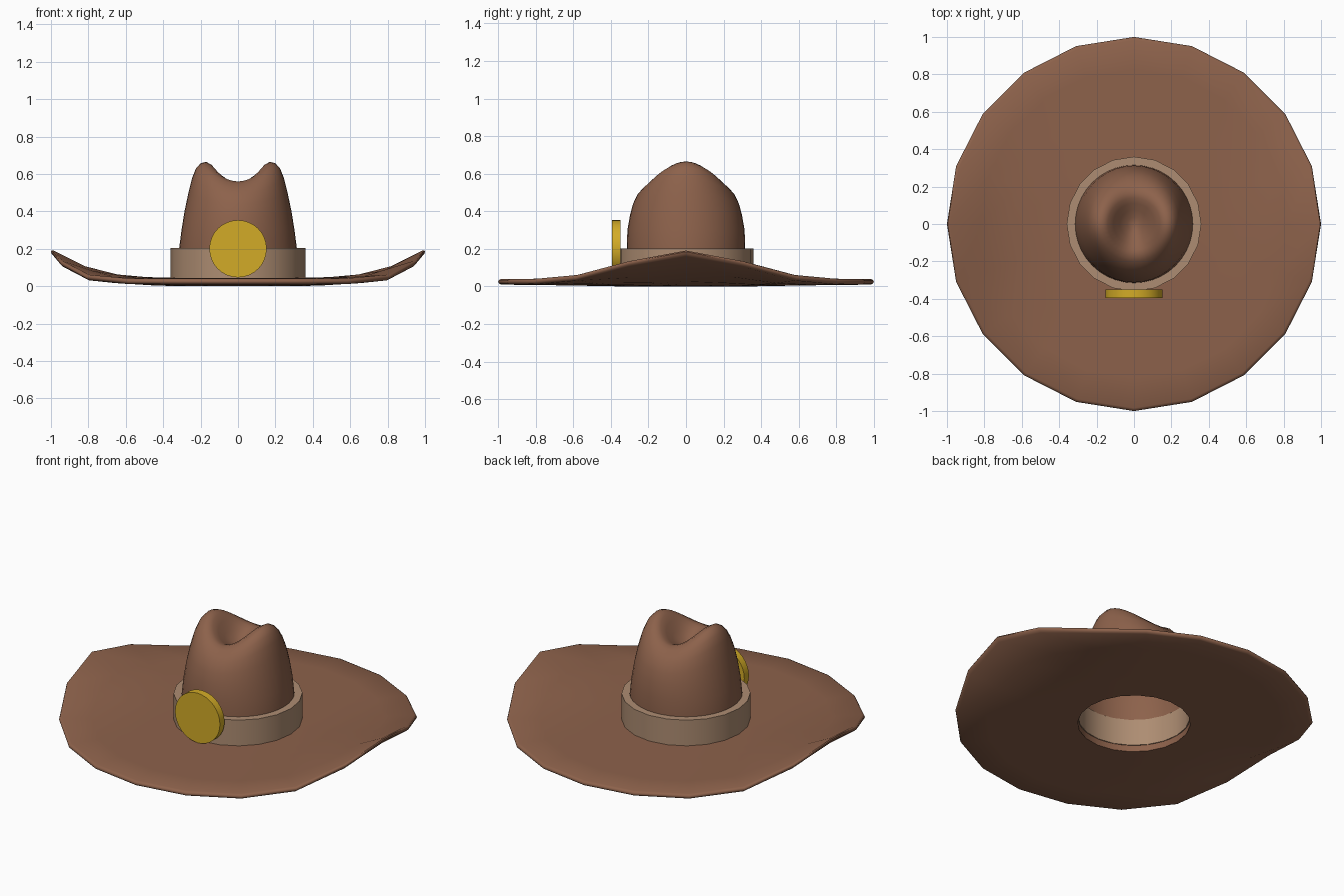
import bpy, bmesh, math
from math import cos, sin, pi

if "Cube" in bpy.data.objects:
    bpy.data.objects.remove(bpy.data.objects["Cube"])


def material(name, color):
    m = bpy.data.materials.new(name)
    m.diffuse_color = (*color, 1)
    m.use_nodes = True
    m.node_tree.nodes["Principled BSDF"].inputs["Base Color"].default_value = m.diffuse_color
    return m


BROWN = material("brown felt", (0.265, 0.121, 0.070))
TAN = material("tan band", (0.42, 0.265, 0.168))
GOLD = material("gold", (0.65, 0.41, 0.02))


def loft(name, sides, count, point, mat, closed=False, tip=None, angle=50):
    """Join rings given by point(ring, angle) into a smooth shaded surface."""
    bm = bmesh.new()
    rings = [[bm.verts.new(point(i, 2 * pi * k / sides)) for k in range(sides)]
             for i in range(count)]
    pairs = list(zip(rings, rings[1:]))
    if closed:
        pairs.append((rings[-1], rings[0]))
    for a, b in pairs:
        for k in range(sides):
            j = (k + 1) % sides
            bm.faces.new((a[k], a[j], b[j], b[k]))
    if tip is not None:
        t = bm.verts.new(tip)
        for k in range(sides):
            bm.faces.new((rings[-1][k], rings[-1][(k + 1) % sides], t))
    bmesh.ops.recalc_face_normals(bm, faces=bm.faces)
    mesh = bpy.data.meshes.new(name)
    bm.to_mesh(mesh)
    bm.free()
    obj = bpy.data.objects.new(name, mesh)
    bpy.context.collection.objects.link(obj)
    mesh.materials.append(mat)
    smooth(obj, angle)
    return obj


def smooth(obj, angle):
    bpy.ops.object.select_all(action='DESELECT')
    obj.select_set(True)
    bpy.context.view_layer.objects.active = obj
    bpy.ops.object.shade_smooth_by_angle(angle=math.radians(angle))


# Brim: twenty-sided slab with rounded rim, curled up at both sides
BRIM = [(0.315, 0.045), (0.48, 0.044), (0.65, 0.043), (0.82, 0.041), (0.984, 0.040),
        (0.996, 0.034), (1.0, 0.025), (0.996, 0.016), (0.984, 0.010),
        (0.82, 0.008), (0.65, 0.006), (0.48, 0.003), (0.315, 0.0)]


def brim_point(i, a):
    r, z = BRIM[i]
    lift = 0.16 * ((r - 0.315) / 0.685) ** 2.9 * abs(cos(a)) ** 9.2
    return (r * cos(a), r * sin(a), z + lift)


loft("brim", 20, len(BRIM), brim_point, BROWN)

# Crown: blend of a side profile (tall humps) and a front profile (low crease)
SIDE = [(0.315, 0.0), (0.315, 0.2), (0.302, 0.3), (0.286, 0.4), (0.265, 0.5),
        (0.245, 0.58), (0.225, 0.63), (0.20, 0.657), (0.17, 0.665), (0.14, 0.648),
        (0.11, 0.61), (0.075, 0.56), (0.035, 0.518)]
FRONT = [(0.315, 0.0), (0.315, 0.2), (0.312, 0.3), (0.298, 0.38), (0.282, 0.44),
         (0.258, 0.49), (0.23, 0.522), (0.20, 0.547), (0.17, 0.56), (0.14, 0.557),
         (0.11, 0.545), (0.075, 0.527), (0.035, 0.512)]


def crown_point(i, a):
    s = cos(a) ** 2
    r, z = (s * p + (1 - s) * q for p, q in zip(SIDE[i], FRONT[i]))
    return (r * cos(a), r * sin(a), z)


loft("crown", 40, len(SIDE), crown_point, BROWN, tip=(0, 0, 0.505), angle=80)

# Hat band: ring around the foot of the crown
BAND = [(0.312, 0.04), (0.36, 0.04), (0.36, 0.203), (0.312, 0.203)]
loft("hat_band", 20, 4, lambda i, a: (BAND[i][0] * cos(a), BAND[i][0] * sin(a), BAND[i][1]),
     TAN, closed=True)

# Round badge on the front of the band
bpy.ops.mesh.primitive_cylinder_add(vertices=32, radius=0.153, depth=0.045,
                                    location=(0, -0.372, 0.2), rotation=(pi / 2, 0, 0))
badge = bpy.context.object
badge.name = "badge"
badge.data.materials.append(GOLD)
smooth(badge, 40)
